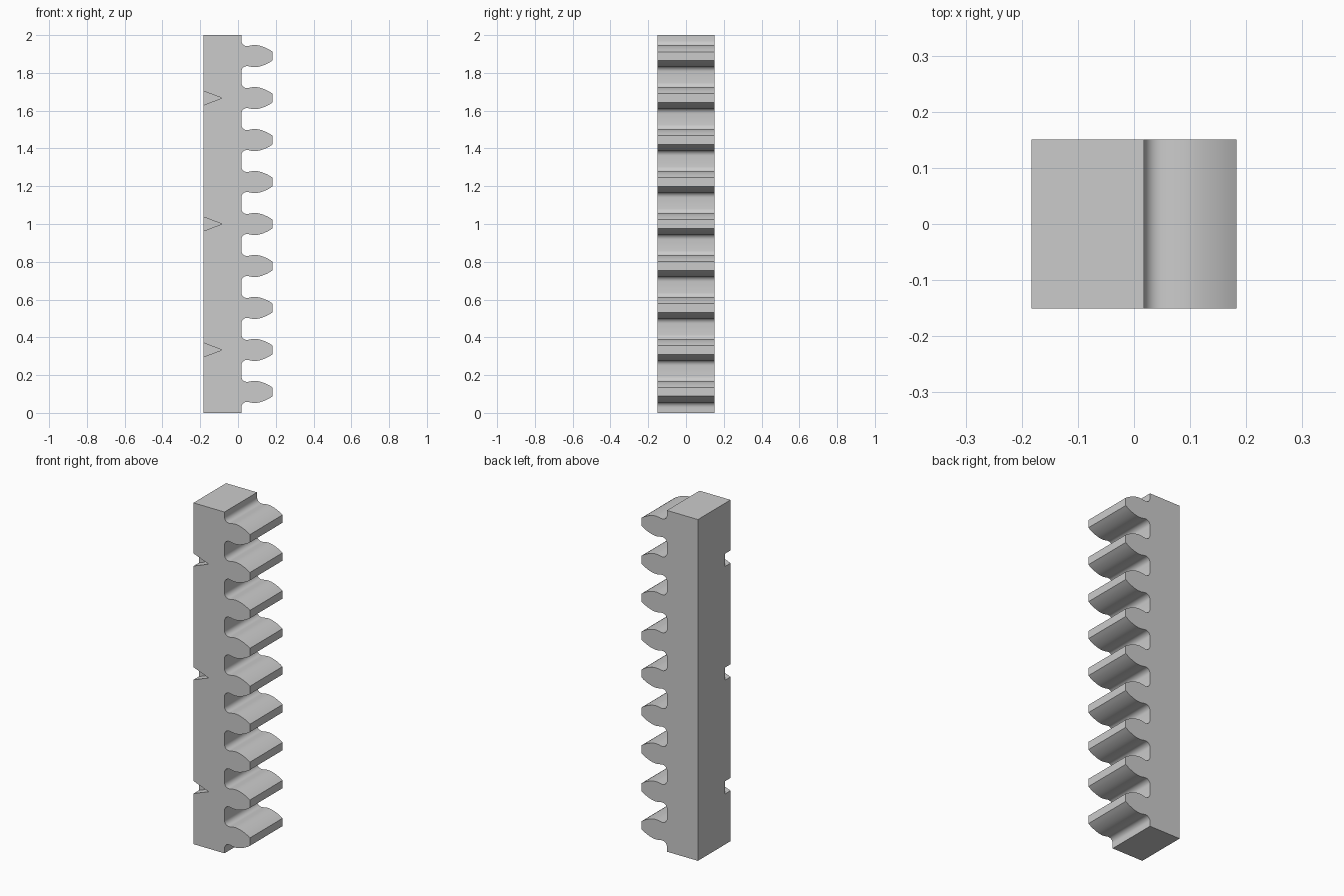
import bpy, bmesh, math

if "Cube" in bpy.data.objects:
    bpy.data.objects.remove(bpy.data.objects["Cube"])

HALF_Y = 0.151
BACK, ROOT, TIP = -0.183, 0.018, 0.183
TEETH = 9
PITCH = 2.0 / TEETH


def extrude_profiles(name, profiles, y0, y1):
    """Extrude closed x/z outlines from y0 to y1 into one object."""
    bm = bmesh.new()
    for prof in profiles:
        face = bm.faces.new([bm.verts.new((x, y0, z)) for x, z in prof])
        res = bmesh.ops.extrude_face_region(bm, geom=[face])
        verts = [g for g in res["geom"] if isinstance(g, bmesh.types.BMVert)]
        bmesh.ops.translate(bm, vec=(0, y1 - y0, 0), verts=verts)
    bmesh.ops.recalc_face_normals(bm, faces=bm.faces)
    mesh = bpy.data.meshes.new(name)
    bm.to_mesh(mesh)
    bm.free()
    obj = bpy.data.objects.new(name, mesh)
    bpy.context.collection.objects.link(obj)
    return obj


# Half tooth outline: root fillet, narrow neck, rounded crown, blunt tip
R = 0.029
half = [(ROOT + R - R * math.cos(a), 0.082 - R * math.sin(a))
        for a in (math.pi / 2 * i / 6 for i in range(7))]
half += [(0.056, 0.0537), (0.066, 0.056), (0.077, 0.0578), (0.088, 0.0585),
         (0.099, 0.058), (0.111, 0.056), (0.124, 0.0525), (0.138, 0.0475),
         (0.153, 0.041), (0.168, 0.033), (TIP, 0.023)]
tooth = [(x, -h) for x, h in half] + [(x, h) for x, h in reversed(half)]

# Toothed bar
outline = [(BACK, 0), (ROOT, 0)]
for k in range(TEETH):
    outline += [(x, (k + 0.5) * PITCH + z) for x, z in tooth]
outline += [(ROOT, 2), (BACK, 2)]
rack = extrude_profiles("gear_rack", [outline], -HALF_Y, HALF_Y)

# Wedge notches along the front left edge
wedges = [[(-0.085, z), (-0.283, z + 0.075), (-0.283, z - 0.075)]
          for z in (1 / 3, 1, 5 / 3)]
cutter = extrude_profiles("notch_cutter", wedges, -HALF_Y - 0.1, -HALF_Y + 0.05)
cutter.hide_render = True

bpy.context.view_layer.objects.active = rack
rack.select_set(True)
cut = rack.modifiers.new("notches", 'BOOLEAN')
cut.operation = 'DIFFERENCE'
cut.solver = 'EXACT'
cut.object = cutter
bpy.ops.object.modifier_apply(modifier=cut.name)
bpy.data.objects.remove(cutter)

bpy.ops.object.shade_smooth_by_angle(angle=math.radians(30))
